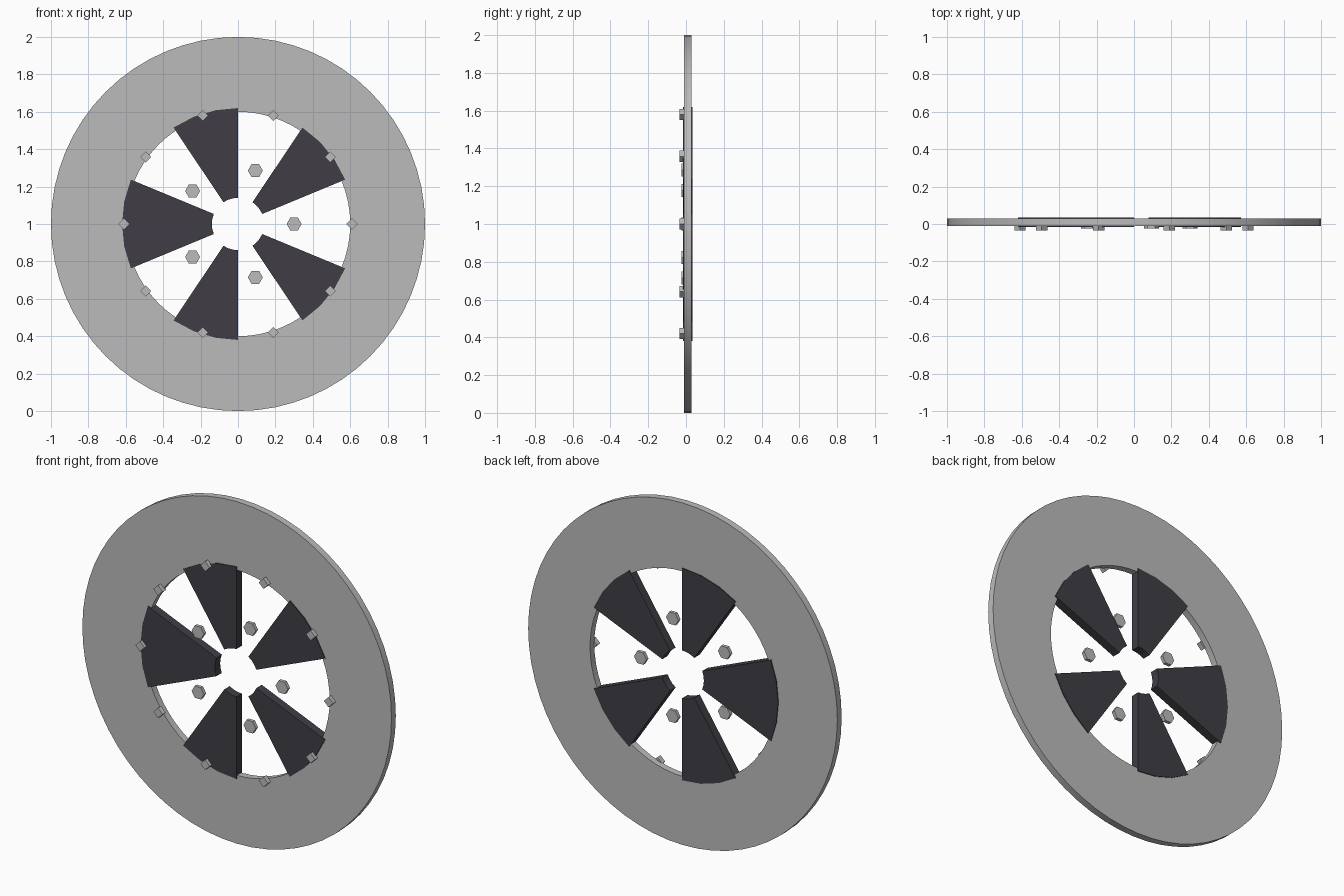
import bpy, bmesh, math

if "Cube" in bpy.data.objects:
    bpy.data.objects.remove(bpy.data.objects["Cube"])


def material(name, color):
    m = bpy.data.materials.new(name)
    m.diffuse_color = (*color, 1)
    m.use_nodes = True
    m.node_tree.nodes["Principled BSDF"].inputs["Base Color"].default_value = m.diffuse_color
    return m


GREY = material("metal grey", (0.5, 0.5, 0.5))
DARK = material("dark rubber", (0.05, 0.048, 0.06))
CZ = 1.0  # height of the wheel centre


def finish(name, bm, mat, smooth=False):
    bmesh.ops.recalc_face_normals(bm, faces=bm.faces)
    me = bpy.data.meshes.new(name)
    bm.to_mesh(me)
    bm.free()
    me.materials.append(mat)
    ob = bpy.data.objects.new(name, me)
    bpy.context.collection.objects.link(ob)
    if smooth:
        bpy.context.view_layer.objects.active = ob
        ob.select_set(True)
        bpy.ops.object.shade_smooth_by_angle(angle=math.radians(30))
        ob.select_set(False)
    return ob


def arc_block(name, r_in, r_out, y0, y1, first, last, steps, mat, smooth=False):
    """Solid ring, or a sector of one, between two step numbers."""
    bm = bmesh.new()
    closed = last - first == steps
    rows = []
    for i in range(first, last + (0 if closed else 1)):
        a = 2 * math.pi * i / steps
        rows.append([bm.verts.new((r * math.cos(a), y, CZ + r * math.sin(a)))
                     for r, y in ((r_in, y0), (r_out, y0), (r_out, y1), (r_in, y1))])
    pairs = list(zip(rows, rows[1:] + rows[:1])) if closed else list(zip(rows, rows[1:]))
    for p, q in pairs:
        for k in range(4):
            n = (k + 1) % 4
            bm.faces.new((p[k], p[n], q[n], q[k]))
    if not closed:
        bm.faces.new(rows[0])
        bm.faces.new(rows[-1])
    return finish(name, bm, mat, smooth)


def bolt(name, angle, dist, radius, sides, y0, y1):
    """Low-sided prism along y, corner pointing along x."""
    bm = bmesh.new()
    cx, cz = dist * math.cos(angle), CZ + dist * math.sin(angle)
    ends = [[bm.verts.new((cx + radius * math.cos(2 * math.pi * k / sides), y,
                           cz + radius * math.sin(2 * math.pi * k / sides)))
             for k in range(sides)] for y in (y0, y1)]
    for ring in ends:
        bm.faces.new(ring)
    for k in range(sides):
        n = (k + 1) % sides
        bm.faces.new((ends[0][k], ends[0][n], ends[1][n], ends[1][k]))
    return finish(name, bm, GREY)


# outer ring
arc_block("outer_ring", 0.6, 1.0, -0.01, 0.03, 0, 64, 64, GREY, True)

# dark wedges between the spoke gaps, on a 32-step circle
for i, (a, b) in enumerate(((2, 5), (8, 11), (14, 18), (21, 24), (27, 30))):
    arc_block(f"dark_wedge_{i + 1}", 0.14, 0.62, -0.015, 0.035, a, b, 32, DARK)

# hexagonal hub bolts
for i in range(5):
    bolt(f"hub_bolt_{i + 1}", i * math.radians(72), 0.3, 0.04, 6, -0.025, -0.005)

# square rim bolts
for i in range(10):
    bolt(f"rim_bolt_{i + 1}", i * math.radians(36), 0.61, 0.03, 4, -0.035, -0.005)
